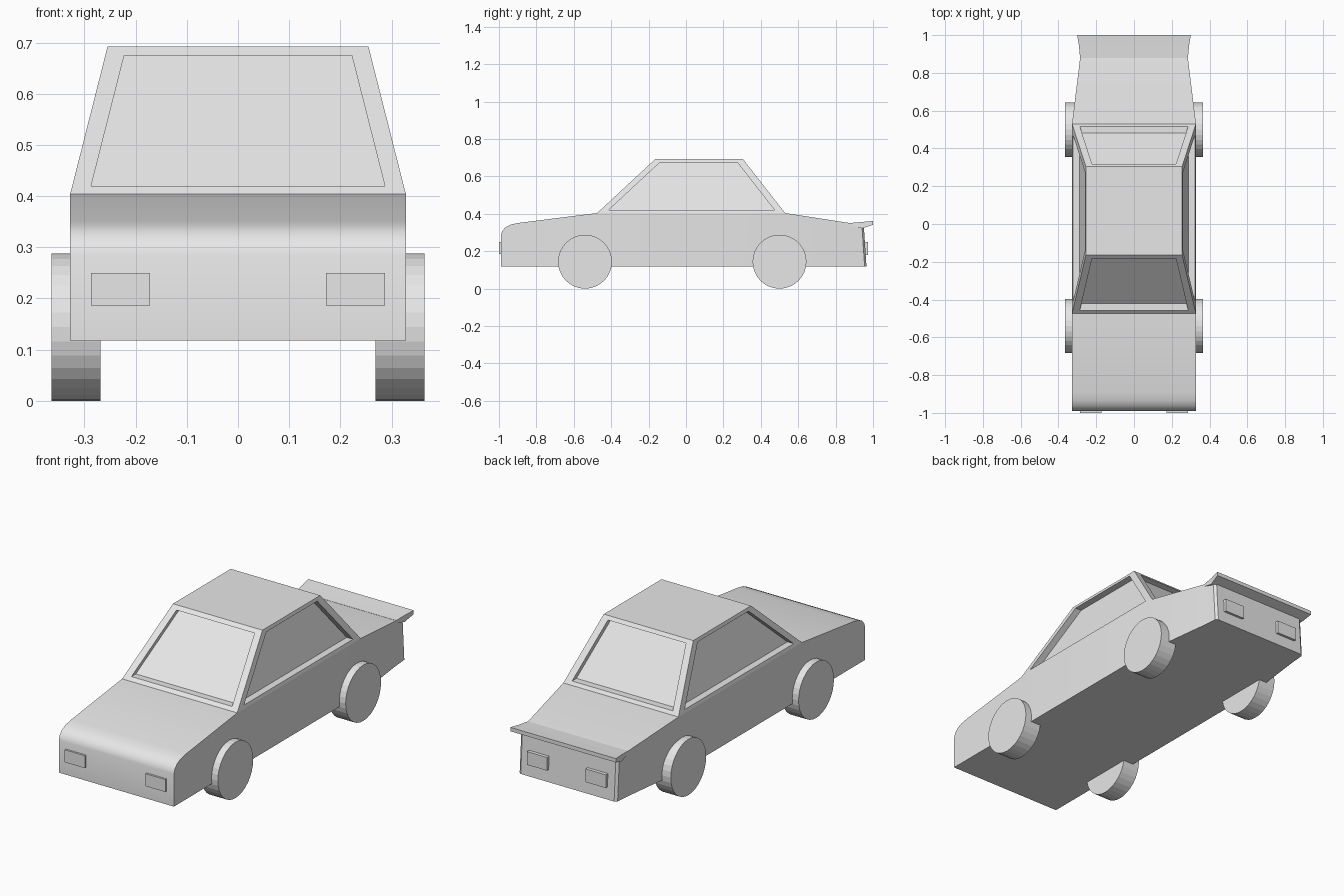
import bpy, bmesh, math

if "Cube" in bpy.data.objects:
    bpy.data.objects.remove(bpy.data.objects["Cube"])

paint = bpy.data.materials.new("light grey")
paint.diffuse_color = (0.8, 0.8, 0.8, 1)
paint.use_nodes = True
paint.node_tree.nodes["Principled BSDF"].inputs["Base Color"].default_value = paint.diffuse_color


def finish(name, bm, smooth=None):
    bmesh.ops.recalc_face_normals(bm, faces=bm.faces)
    mesh = bpy.data.meshes.new(name)
    bm.to_mesh(mesh)
    bm.free()
    ob = bpy.data.objects.new(name, mesh)
    mesh.materials.append(paint)
    bpy.context.collection.objects.link(ob)
    if smooth:
        bpy.ops.object.select_all(action='DESELECT')
        ob.select_set(True)
        bpy.context.view_layer.objects.active = ob
        bpy.ops.object.shade_smooth_by_angle(angle=math.radians(smooth))
    return ob


def loft(name, sections, smooth=None):
    """Sections are (y_bottom, y_top, half_width, z_bottom, z_top)."""
    bm = bmesh.new()
    rings = [[bm.verts.new(p) for p in
              ((-w, yb, zb), (w, yb, zb), (w, yt, zt), (-w, yt, zt))]
             for yb, yt, w, zb, zt in sections]
    for a, b in zip(rings, rings[1:]):
        for i in range(4):
            j = (i + 1) % 4
            bm.faces.new((a[i], a[j], b[j], b[i]))
    bm.faces.new(rings[0])
    bm.faces.new(rings[-1])
    return finish(name, bm, smooth)


def box(name, x0, x1, y0, y1, z0, z1):
    bm = bmesh.new()
    bmesh.ops.create_cube(bm, size=1)
    for v in bm.verts:
        v.co = ((x0 + x1) / 2 + v.co.x * (x1 - x0),
                (y0 + y1) / 2 + v.co.y * (y1 - y0),
                (z0 + z1) / 2 + v.co.z * (z1 - z0))
    return finish(name, bm)


# Body with rounded nose and tapering tail
loft("body", [
    (-0.99, -0.99, 0.328, 0.118, 0.285),
    (-0.983, -0.983, 0.328, 0.118, 0.307),
    (-0.965, -0.965, 0.328, 0.118, 0.328),
    (-0.935, -0.935, 0.328, 0.118, 0.343),
    (-0.89, -0.89, 0.328, 0.118, 0.352),
    (-0.475, -0.475, 0.328, 0.118, 0.404),
    (0.53, 0.53, 0.328, 0.118, 0.404),
    (0.88, 0.88, 0.285, 0.118, 0.35),
    (0.955, 0.94, 0.279, 0.118, 0.345),
    (0.965, 0.95, 0.266, 0.118, 0.345)], smooth=25)

# Tail spoiler lip
loft("spoiler", [
    (0.88, 0.88, 0.2855, 0.338, 0.351),
    (0.94, 0.94, 0.291, 0.322, 0.356),
    (1.0, 1.0, 0.301, 0.342, 0.362)])

# Cabin with recessed windows on four sides
Z0, Z1 = 0.404, 0.692


def cabin_corner(sx, sy, z):
    t = (z - Z0) / (Z1 - Z0)
    y = 0.53 + t * (0.305 - 0.53) if sy > 0 else -0.475 + t * (-0.165 + 0.475)
    return [sx * (0.328 + t * (0.255 - 0.328)), y, z]


bm = bmesh.new()
corners = [(-1, -1), (1, -1), (1, 1), (-1, 1)]
low = [bm.verts.new(cabin_corner(*c, Z0)) for c in corners]
high = [bm.verts.new(cabin_corner(*c, Z1)) for c in corners]
bm.faces.new(high)
for i in range(4):
    j = (i + 1) % 4
    along = i % 2                  # axis running along this window
    across = 1 - along             # axis the pane is pushed in on
    inset = (0.037, 0.044)[along]
    outer = [low[i], low[j], high[j], high[i]]
    rim, pane = [], []
    for c, z in ((i, 0.42), (j, 0.42), (j, 0.675), (i, 0.675)):
        p = cabin_corner(*corners[c], z)
        p[along] -= inset * corners[c][along]
        rim.append(bm.verts.new(p))
        p[across] -= 0.036 * corners[c][across]
        pane.append(bm.verts.new(p))
    for k in range(4):
        m = (k + 1) % 4
        bm.faces.new((outer[k], outer[m], rim[m], rim[k]))
        bm.faces.new((rim[k], rim[m], pane[m], pane[k]))
    bm.faces.new(pane)
finish("cabin", bm)

# Wheels and lamps, mirrored left and right
for side, s in (("left", -1), ("right", 1)):
    for end, y in (("front", -0.54), ("rear", 0.5)):
        bm = bmesh.new()
        bmesh.ops.create_cone(bm, cap_ends=True, segments=32,
                              radius1=0.144, radius2=0.144, depth=0.095)
        for v in bm.verts:
            x, a, b = v.co.z, v.co.x, v.co.y
            v.co = (s * 0.3165 + x, y + a, 0.144 + b)
        finish(f"{end}_wheel_{side}", bm)
    a, b = sorted((s * 0.172, s * 0.287))
    box(f"headlamp_{side}", a, b, -1.0, -0.98, 0.186, 0.25)
    a, b = sorted((s * 0.11, s * 0.225))
    box(f"tail_lamp_{side}", a, b, 0.945, 0.974, 0.18, 0.248)
